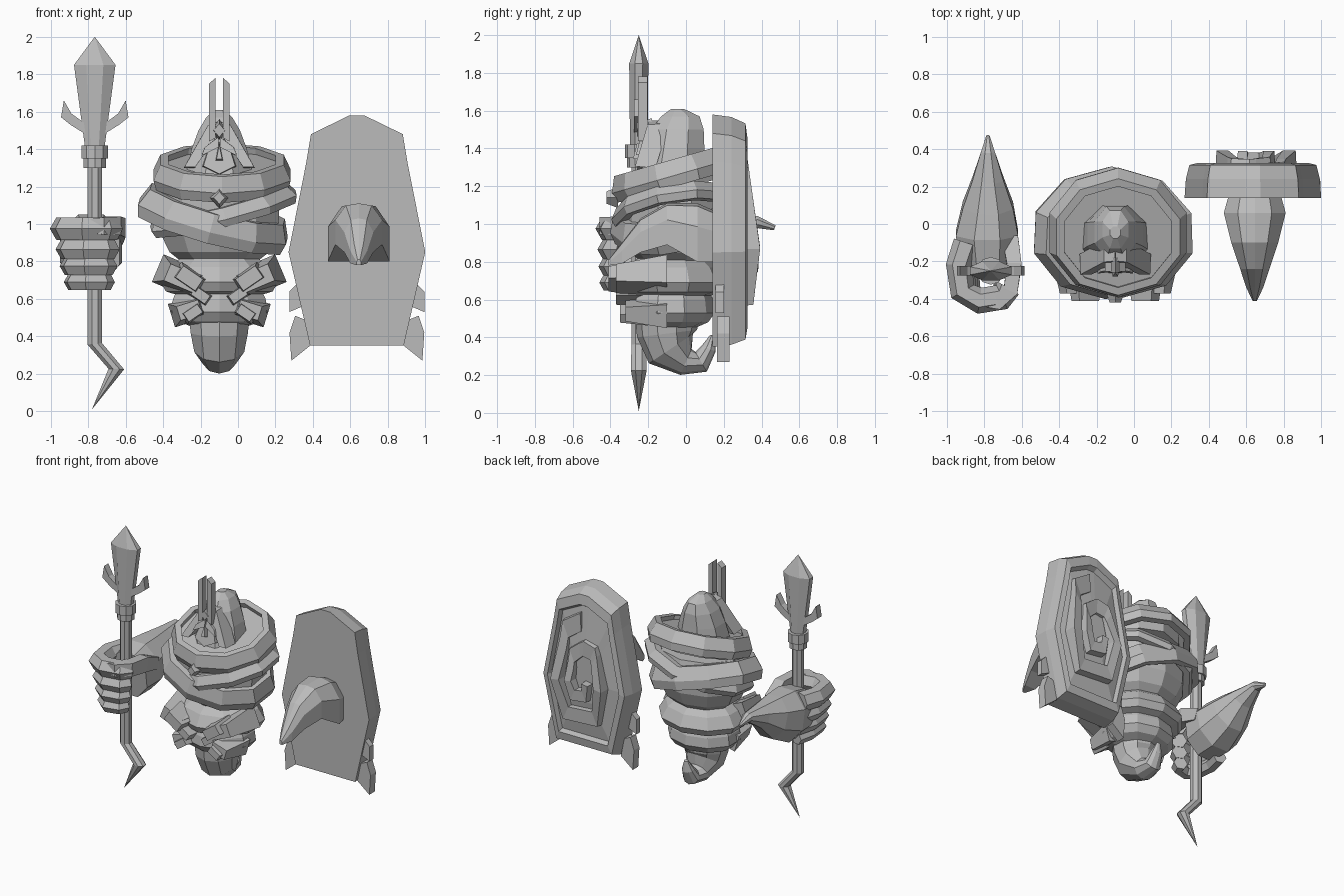
import bpy, bmesh
from math import sin, cos, pi, radians
from mathutils import Vector, Matrix

old = bpy.data.objects.get("Cube")
if old:
    bpy.data.objects.remove(old)

stone = bpy.data.materials.new("stone_grey")
stone.use_nodes = True
grey = (0.5, 0.5, 0.5, 1)
stone.diffuse_color = grey
stone.node_tree.nodes["Principled BSDF"].inputs["Base Color"].default_value = grey

X, Y, Z = Vector((1, 0, 0)), Vector((0, 1, 0)), Vector((0, 0, 1))


def skin(name, rings, closed=False):
    """Join rings of points with quads; cap the ends or close the loop."""
    bm = bmesh.new()
    loops = [[bm.verts.new(p) for p in ring] for ring in rings]
    pairs = list(zip(loops, loops[1:]))
    if closed:
        pairs.append((loops[-1], loops[0]))
    else:
        bm.faces.new(loops[0])
        bm.faces.new(loops[-1])
    for a, b in pairs:
        for i in range(len(a)):
            j = (i + 1) % len(a)
            bm.faces.new((a[i], a[j], b[j], b[i]))
    bmesh.ops.remove_doubles(bm, verts=bm.verts, dist=0.0005)
    bmesh.ops.recalc_face_normals(bm, faces=bm.faces)
    mesh = bpy.data.meshes.new(name)
    bm.to_mesh(mesh)
    bm.free()
    mesh.materials.append(stone)
    obj = bpy.data.objects.new(name, mesh)
    bpy.context.collection.objects.link(obj)


def tube(name, secs, n=8, side=X, axis=None):
    """Loft through sections (x, y, z, radius along side, other radius)."""
    pts = [Vector(s[:3]) for s in secs]
    rings = []
    for i, s in enumerate(secs):
        t = axis or (pts[min(i + 1, len(pts) - 1)] - pts[max(i - 1, 0)]).normalized()
        u = (side - t * t.dot(side)).normalized()
        v = t.cross(u)
        angles = [2 * pi * (k + 0.5) / n for k in range(n)]
        rings.append([pts[i] + u * s[3] * cos(a) + v * s[4] * sin(a) for a in angles])
    skin(name, rings)


def prism(name, outline, front, back, taper=1.0, lean=0.0):
    """Extrude an x-z outline along y; taper shrinks the front, lean tips it back with height."""
    mid = sum((Vector((x, 0, z)) for x, z in outline), Vector()) / len(outline)
    low = min(z for x, z in outline)
    flat = [Vector((x, lean * (z - low), z)) for x, z in outline]
    skin(name, [[mid + (p - mid) * taper + Y * front for p in flat],
                [p + Y * back for p in flat]])


def band(name, centre, rx, ry, height, pitch, roll, n=10):
    """Tilted cloth ring with a bulging outer face."""
    turn = Matrix.Rotation(radians(roll), 3, "Y") @ Matrix.Rotation(radians(pitch), 3, "X")
    section = [(0.96, -0.5), (1, -0.1), (0.9, 0.5), (0.78, 0.5), (0.84, -0.5)]
    rings = []
    for k in range(n):
        a = 2 * pi * (k + 0.5) / n
        rings.append([Vector(centre) + turn @ Vector((rx * f * cos(a), ry * f * sin(a), h * height))
                      for f, h in section])
    skin(name, rings, closed=True)


def tilted_box(cx, cz, w, h, angle):
    c, s = cos(angle), sin(angle)
    return [(cx + x * c - z * s, cz + x * s + z * c)
            for x, z in ((-w, -h), (w, -h), (w, h), (-w, h))]


SIDES = ((-1, "right"), (1, "left"))
BX = -0.1    # body centre line

# Torso, sloping shoulders and flared belly segments
torso = [(1.2, 0.32), (1.13, 0.34), (0.95, 0.33), (0.85, 0.28), (0.79, 0.2)]
tube("torso", [(BX, -0.06, z, r, r * 0.84) for z, r in torso], 10, axis=-Z)
slope = Vector((0, -sin(radians(15)), cos(radians(15))))
tube("shoulders", [(-0.08, -0.05, 1.18, 0.3, 0.28), (-0.08, -0.065, 1.31, 0.32, 0.29)], 10, axis=slope)
upper = [(0.83, 0.2), (0.77, 0.28), (0.69, 0.33), (0.64, 0.3), (0.61, 0.2)]
tube("upper_belly", [(BX, -0.07, z, r, r * 0.86) for z, r in upper], 10, axis=-Z)
lower = [(0.66, 0.23), (0.6, 0.26), (0.53, 0.27), (0.48, 0.23), (0.45, 0.15)]
tube("lower_belly", [(BX, -0.08, z, r, r * 0.86) for z, r in lower], 10, axis=-Z)

# Tail curling backwards
tube("tail", [(BX, -0.1, 0.5, 0.17, 0.17), (BX, -0.1, 0.42, 0.16, 0.16),
              (BX, -0.08, 0.34, 0.14, 0.14), (BX, 0, 0.27, 0.09, 0.075),
              (BX, 0.08, 0.27, 0.065, 0.06), (BX, 0.12, 0.34, 0.045, 0.04),
              (BX, 0.14, 0.41, 0.015, 0.012)], 10)

# Belly muscles: broad mounds carrying small raised pads
for s, label in SIDES:
    prism(label + "_upper_mound", tilted_box(BX + s * 0.2, 0.71, 0.14, 0.08, s * 0.4), -0.37, -0.1, 0.6)
    prism(label + "_upper_pad", tilted_box(BX + s * 0.16, 0.71, 0.085, 0.05, s * 0.6), -0.41, -0.25, 0.75)
    prism(label + "_middle_pad", tilted_box(BX + s * 0.1, 0.62, 0.06, 0.035, s * 0.6), -0.37, -0.22, 0.75)
    prism(label + "_lower_mound", tilted_box(BX + s * 0.16, 0.54, 0.1, 0.065, s * -0.3), -0.32, -0.1, 0.6)
    prism(label + "_lower_pad", tilted_box(BX + s * 0.14, 0.525, 0.06, 0.035, s * -0.6), -0.35, -0.2, 0.75)

# Collar and crossing sashes
band("collar", (-0.085, -0.05, 1.275), 0.385, 0.36, 0.14, 16, 0)
band("wide_sash", (-0.13, -0.05, 1.03), 0.43, 0.36, 0.16, 10, 15)
band("narrow_sash", (-0.08, -0.05, 1.08), 0.42, 0.35, 0.1, 8, -14)


def diamond(name, z, w, h, front, back):
    prism(name, [(BX, z - h), (BX + w, z), (BX, z + h), (BX - w, z)], front, back, 0.6)


diamond("collar_gem", 1.14, 0.05, 0.055, -0.42, -0.36)

# Hood, face and crest
tube("hood", [(BX, -0.07, 1.24, 0.2, 0.19), (BX, -0.055, 1.4, 0.16, 0.165),
              (BX, -0.045, 1.5, 0.12, 0.15), (BX, -0.03, 1.57, 0.075, 0.11),
              (BX, -0.045, 1.61, 0.03, 0.035)], axis=Z)
prism("face", [(BX - 0.1, 1.3), (BX, 1.25), (BX + 0.1, 1.3), (BX + 0.06, 1.43),
               (BX, 1.48), (BX - 0.06, 1.43)], -0.265, -0.15, 0.85, 0.25)
prism("nose", [(BX - 0.025, 1.33), (BX + 0.025, 1.33), (BX, 1.46)], -0.28, -0.2, 0.6, 0.25)
for s, label in SIDES:
    prism(label + "_hood_edge", [(BX, 1.55), (BX + s * 0.06, 1.53), (BX + s * 0.19, 1.3),
                                 (BX + s * 0.13, 1.3), (BX, 1.49)], -0.27, -0.16, 0.97, 0.3)
    prism(label + "_brow", [(BX, 1.41), (BX + s * 0.1, 1.36), (BX + s * 0.08, 1.41),
                            (BX, 1.47)], -0.265, -0.19, 0.9, 0.25)
    prism(label + "_crest", [(BX + s * 0.02, 1.46), (BX + s * 0.055, 1.44), (BX + s * 0.055, 1.75),
                             (BX + s * 0.02, 1.78)], -0.255, -0.205)
diamond("hood_gem", 1.5, 0.05, 0.06, -0.26, -0.18)

# Spear
SX, SY = -0.765, -0.25
tube("spear_shaft", [(SX, SY, 1.34, 0.042, 0.042), (SX, SY, 0.36, 0.042, 0.042),
                     (-0.65, SY, 0.225, 0.045, 0.045), (-0.78, SY, 0.01, 0, 0)], 8, side=Y)
tube("spear_collar", [(SX, SY, z, r, r) for z, r in
                      ((1.3, 0.062), (1.35, 0.062), (1.35, 0.074), (1.42, 0.074))], 10, axis=Z)
tube("spear_head", [(SX, SY, 1.4, 0.055, 0.05), (SX, SY, 1.85, 0.12, 0.055),
                    (SX, SY, 2.0, 0, 0)], 8, axis=Z)
for s, label in SIDES:
    wing = [(0.05, 1.48), (0.13, 1.53), (0.18, 1.57), (0.165, 1.66), (0.125, 1.59), (0.05, 1.535)]
    prism(label + "_spear_barb", [(SX + s * x, z) for x, z in wing], SY - 0.025, SY + 0.025)

# Right hand gripping the spear, with a wispy forearm
tube("right_forearm", [(-0.78, -0.2, 0.85, 0.16, 0.18), (-0.785, -0.05, 0.87, 0.18, 0.2),
                       (-0.78, 0.1, 0.91, 0.145, 0.16), (-0.78, 0.24, 0.97, 0.09, 0.085),
                       (-0.78, 0.38, 1.01, 0.042, 0.035), (-0.78, 0.47, 0.98, 0.01, 0.015)])
fingers = (("index", 0.975, 1.0, 0.07), ("middle", 0.865, 0.88, 0.06),
           ("ring", 0.775, 0.78, 0.055), ("little", 0.69, 0.68, 0.05))
for label, z, k, r in fingers:
    path = [(-0.13, -0.1), (-0.17, -0.22), (-0.15, -0.36), (-0.06, -0.41), (0.06, -0.39), (0.09, -0.34)]
    tube(label + "_finger", [(SX + x * k, y, z, r, r) for x, y in path], 6, side=Z)
tube("thumb", [(-0.66, -0.08, 0.93, 0.06, 0.06), (-0.64, -0.22, 0.98, 0.075, 0.055),
               (-0.66, -0.36, 0.99, 0.07, 0.055), (-0.73, -0.42, 0.99, 0.065, 0.055),
               (-0.8, -0.41, 0.99, 0.05, 0.045)], 4, side=Z)

# Shield: stepped slab with a raised spiral on the back, creased across the middle
HX, HZ = 0.635, 0.9
half = [(0.04, 1.58), (0.245, 1.48), (0.27, 1.33), (0.365, 0.85), (0.25, 0.35)]
outline = [Vector((x, 0, z - HZ)) for x, z in half]
outline += [Vector((-p.x, 0, p.z)) for p in reversed(outline)]
hub = Vector((HX, 0, HZ))


def shield_ring(scale, y):
    return [hub + p * scale + Y * y for p in outline]


steps = [(1, 0.14), (0.98, 0.24), (0.93, 0.315), (0.82, 0.325), (0.79, 0.29), (0.3, 0.33)]
skin("shield", [shield_ring(s, y) for s, y in steps])
coil = []
turns = 16
for i in range(turns + 1):
    f = i / turns
    p = outline[i % len(outline)]
    s = 0.72 - 0.5 * f
    top = 0.395 - 0.14 * abs(p.z * s + 0.05)
    w = 0.22 - 0.06 * f
    coil.append([hub + p * (s + 0.02) + Y * 0.26, hub + p * s + Y * top,
                 hub + p * (s + 0.02 - w) + Y * top, hub + p * (s - w) + Y * 0.26])
skin("shield_spiral", coil)

# Shield side fins
for s, label in SIDES:
    big = [(0.33, 0.51), (0.36, 0.42), (0.35, 0.27), (0.25, 0.35), (0.28, 0.49)]
    small = [(0.3, 0.7), (0.36, 0.64), (0.36, 0.53), (0.29, 0.56)]
    prism(label + "_large_fin", [(HX + s * x, z) for x, z in big], 0.165, 0.23)
    prism(label + "_small_fin", [(HX + s * x, z) for x, z in small], 0.155, 0.2)

# Left forearm: arched claw reaching out of the shield
arch = [(-1, 0), (-1, 0.6), (-0.55, 0.95), (0, 1), (0.55, 0.95), (1, 0.6), (1, 0)]
claw = [(0.15, 0.14, 0.8, 0.27), (0.06, 0.165, 0.8, 0.31), (-0.1, 0.125, 0.89, 0.22),
        (-0.24, 0.078, 0.85, 0.18), (-0.34, 0.045, 0.79, 0.11), (-0.41, 0.012, 0.78, 0.03)]
skin("left_forearm", [[Vector((HX + 0.01 + x * w, y, z + t * h)) for x, t in arch]
                      for y, w, z, h in claw])
